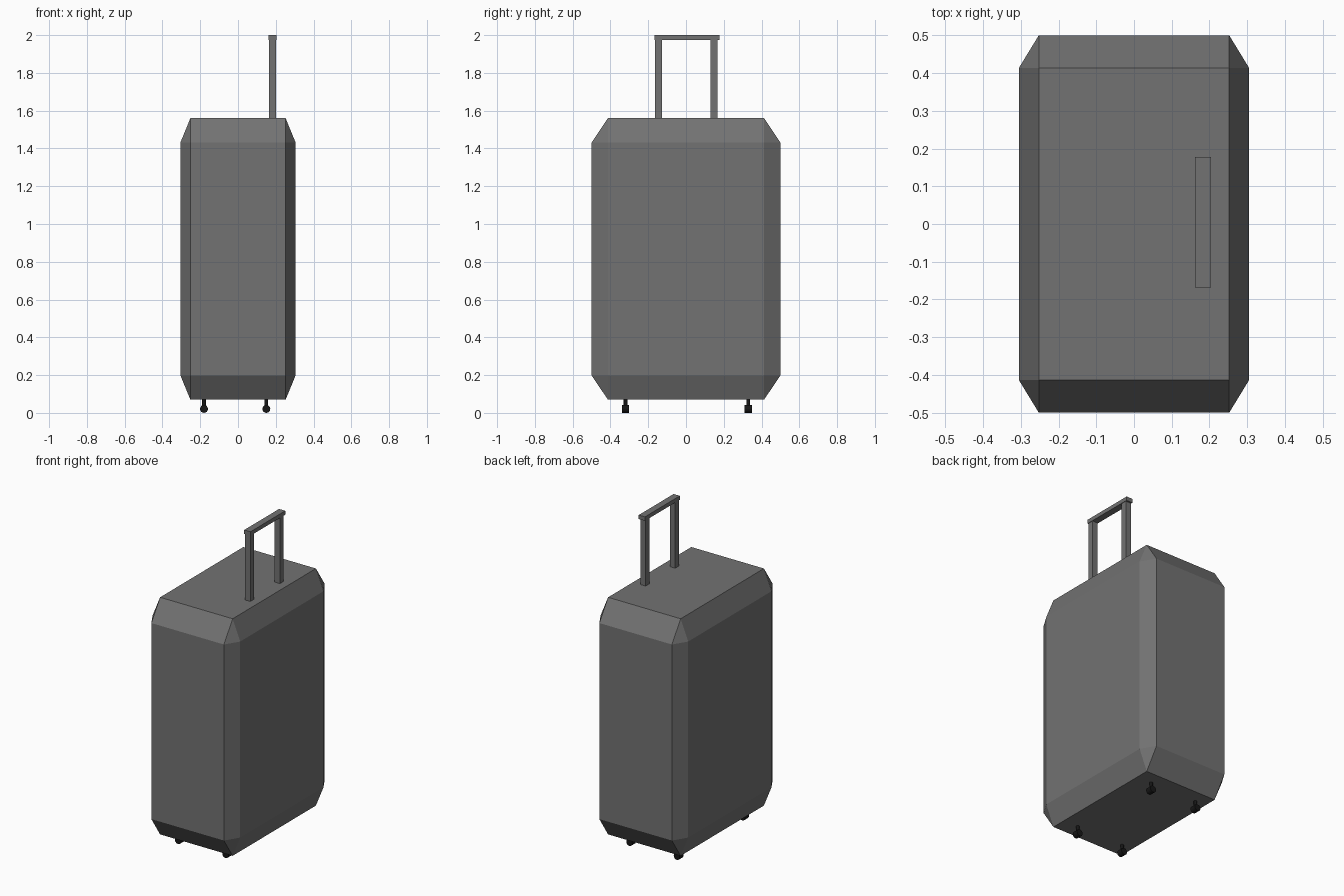
import bpy, bmesh
from mathutils import Matrix, Vector

if "Cube" in bpy.data.objects:
    bpy.data.objects.remove(bpy.data.objects["Cube"])


def material(name, rgb):
    m = bpy.data.materials.new(name)
    m.diffuse_color = (*rgb, 1)
    m.use_nodes = True
    m.node_tree.nodes["Principled BSDF"].inputs["Base Color"].default_value = m.diffuse_color
    return m


grey = material("dark grey", (0.17, 0.17, 0.17))
black = material("black", (0.008, 0.008, 0.008))


def finish(bm, name, mat):
    me = bpy.data.meshes.new(name)
    bmesh.ops.recalc_face_normals(bm, faces=bm.faces)
    bm.to_mesh(me)
    bm.free()
    me.materials.append(mat)
    ob = bpy.data.objects.new(name, me)
    bpy.context.collection.objects.link(ob)
    return ob


def box(name, lo, hi, mat, bevel=0.0):
    """Box between two corners; the bevel is cut on the unit cube, then stretched."""
    lo, hi = Vector(lo), Vector(hi)
    bm = bmesh.new()
    bmesh.ops.create_cube(bm, size=1)
    if bevel:
        bmesh.ops.bevel(bm, geom=bm.edges[:], offset=bevel, segments=1,
                        affect='EDGES', profile=0.5)
    bmesh.ops.scale(bm, vec=hi - lo, verts=bm.verts)
    bmesh.ops.translate(bm, vec=(lo + hi) / 2, verts=bm.verts)
    return finish(bm, name, mat)


def cylinder(name, centre, radius, length, axis, mat, sides=16):
    bm = bmesh.new()
    rot = Matrix.Rotation(1.5707963, 4, 'X') if axis == 'Y' else Matrix()
    bmesh.ops.create_cone(bm, cap_ends=True, segments=sides, radius1=radius,
                          radius2=radius, depth=length,
                          matrix=Matrix.Translation(centre) @ rot)
    return finish(bm, name, mat)


# chamfered case
box("case", (-0.305, -0.5, 0.07), (0.305, 0.5, 1.56), grey, bevel=0.0865)

# telescopic handle: two posts and a grip
for side, y in (("front", -0.146), ("back", 0.148)):
    box(f"handle_post_{side}", (0.164, y - 0.019, 1.55), (0.201, y + 0.019, 1.98), grey)
box("handle_grip", (0.161, -0.168, 1.975), (0.204, 0.178, 2.0), grey)

# four castors: stem and wheel
for x in (-0.18, 0.15):
    for y in (-0.32, 0.33):
        cylinder("castor_stem", (x, y, 0.055), 0.01, 0.036, 'Z', black)
        cylinder("castor_wheel", (x, y, 0.022), 0.021, 0.038, 'Y', black)
# rest the wheels exactly on the ground
for ob in bpy.data.objects:
    if ob.name.startswith("castor_wheel"):
        ob.location.z = -0.001
